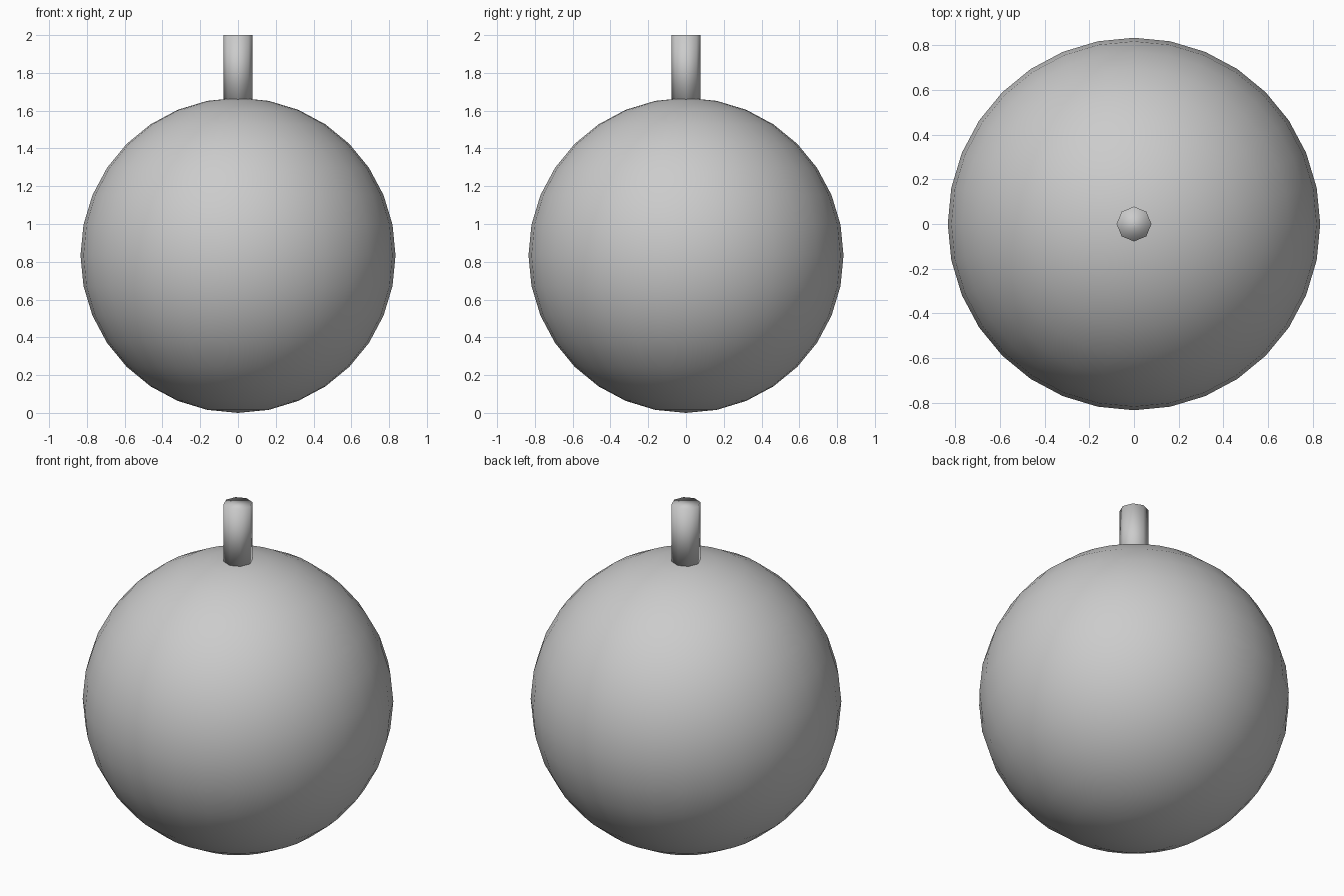
import bpy

if "Cube" in bpy.data.objects:
    bpy.data.objects.remove(bpy.data.objects["Cube"])

R = 0.834  # ball radius

# Round body
bpy.ops.mesh.primitive_uv_sphere_add(segments=32, ring_count=16, radius=R, location=(0, 0, R))
ball = bpy.context.object
ball.name = "ball"
bpy.ops.object.shade_smooth()

# Eight-sided stem, slightly sunk into the ball
stem_bottom = 1.64
bpy.ops.mesh.primitive_cylinder_add(vertices=8, radius=0.078, depth=2 - stem_bottom,
                                    location=(0, 0, (2 + stem_bottom) / 2))
stem = bpy.context.object
stem.name = "stem"
bpy.ops.object.shade_smooth()
